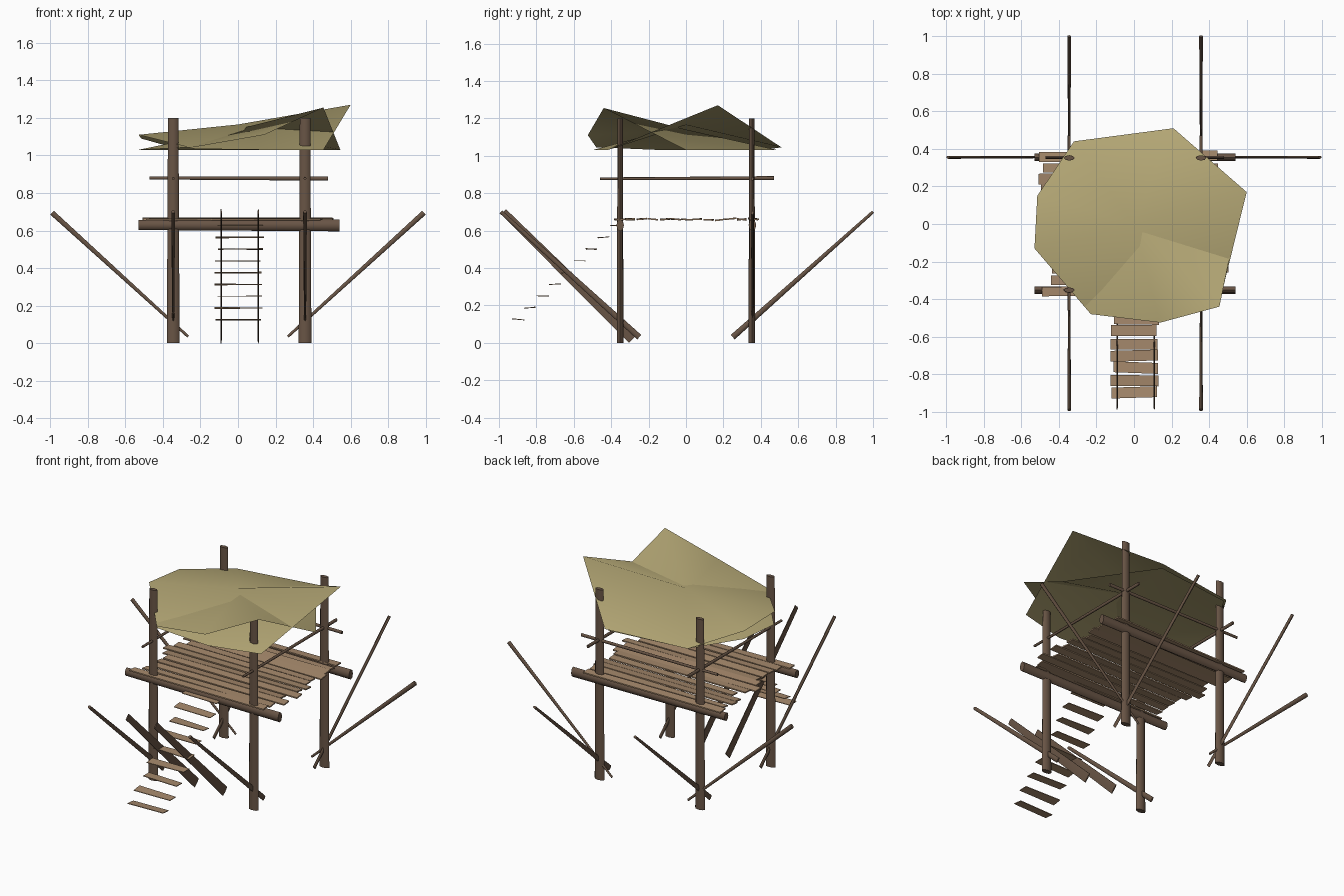
import bpy, bmesh, math, random
from mathutils import Vector

if "Cube" in bpy.data.objects:
    bpy.data.objects.remove(bpy.data.objects["Cube"])

random.seed(4)


def material(name, rgb):
    m = bpy.data.materials.new(name)
    m.diffuse_color = (*rgb, 1)
    m.use_nodes = True
    m.node_tree.nodes["Principled BSDF"].inputs["Base Color"].default_value = m.diffuse_color
    return m


BARK = material("dark_wood", (0.14, 0.09, 0.06))
PLANK = material("plank_wood", (0.38, 0.25, 0.15))
CLOTH = material("tan_cloth", (0.46, 0.39, 0.18))


def finish(name, bm, mat, smooth=None):
    bmesh.ops.recalc_face_normals(bm, faces=bm.faces)
    me = bpy.data.meshes.new(name)
    bm.to_mesh(me)
    bm.free()
    me.materials.append(mat)
    ob = bpy.data.objects.new(name, me)
    bpy.context.collection.objects.link(ob)
    if smooth:
        bpy.context.view_layer.objects.active = ob
        ob.select_set(True)
        bpy.ops.object.shade_smooth_by_angle(angle=math.radians(smooth))
        ob.select_set(False)
    return ob


def log(name, a, b, side, ra, rb, mat=BARK, n=8):
    """Tapered elliptical rod from a to b; ra, rb = (half size along side, across it)."""
    a, b, u = Vector(a), Vector(b), Vector(side)
    w = (b - a).normalized().cross(u)
    bm = bmesh.new()
    rings = []
    for p, r in ((a, ra), (b, rb)):
        rings.append([bm.verts.new(p + u * r[0] * math.cos(t) + w * r[1] * math.sin(t))
                      for t in (2 * math.pi * i / n for i in range(n))])
    for i in range(n):
        j = (i + 1) % n
        bm.faces.new((rings[0][i], rings[0][j], rings[1][j], rings[1][i]))
    bm.faces.new(rings[0])
    bm.faces.new(rings[1])
    return finish(name, bm, mat, 50)


def board(name, x0, x1, y, z, w, t):
    """Thin rough board along x with slightly uneven corners."""
    bm = bmesh.new()
    bmesh.ops.create_cube(bm, size=1)
    skew = {s: (random.uniform(-.006, .006), random.uniform(-.004, .004)) for s in (-1, 1)}
    for v in bm.verts:
        s = 1 if v.co.x > 0 else -1
        dy, dz = skew[s]
        roll = dz * (1 if v.co.y > 0 else -1)
        v.co = (x1 if s > 0 else x0, y + v.co.y * w + dy, z + v.co.z * t + roll)
    return finish(name, bm, PLANK)


X, Y = (1, 0, 0), (0, 1, 0)
XL, XR = -0.345, 0.357

# corner posts
for x in (XL, XR):
    for y in (-0.352, 0.352):
        log("corner_post", (x, y, 0), (x, y, 1.2), X, (.034, .018), (.028, .014))

# main beams under the deck, front and back
for y in (-0.352, 0.355):
    log("deck_beam", (-.53, y, .63), (.54, y, .628), Y, (.02, .027), (.02, .032))

# handrails on the back and the two sides
log("back_rail", (-.47, .355, .88), (.48, .355, .877), Y, (.008, .008), (.008, .011))
for x in (XL, XR):
    log("side_rail", (x, -.46, .877), (x, .47, .88), X, (.008, .007), (.008, .011))

# splayed braces leaning out from the post feet
for x in (XL, XR):
    log("back_brace", (x, .25, .03), (x, 1.0, .7), X, (.005, .016), (.01, .008))
    log("front_brace", (x, -.25, .03), (x, -.99, .7), X, (.005, .016), (.01, .01))
for s in (-1, 1):
    log("side_brace", (s * .265, .357, .035), (s * .99, .355, .695), Y, (.005, .007), (.008, .014))

# deck planks
for i in range(13):
    y = -.355 + i * .0595
    board("deck_plank", random.uniform(-.51, -.42), random.uniform(.43, .52), y,
          .66 + random.uniform(-.003, .003), random.uniform(.048, .06), .008)

# ladder stringers
for x in (-.09, .108):
    log("ladder_stringer", (x, -.285, .02), (x, -.975, .7), X, (.004, .033), (.004, .022), n=6)

# ladder treads
for i in range(9):
    board("ladder_tread", -.115 + random.uniform(-.01, .01), .13 + random.uniform(-.01, .01),
          -.895 + i * .0645, .125 + i * .0627, .058, .004)


# two overlapping cloth sheets, each pulled up at one corner
def sheet(name, rim, centre):
    bm = bmesh.new()
    c = bm.verts.new(centre)
    vs = [bm.verts.new(p) for p in rim]
    for i in range(len(vs)):
        bm.faces.new((c, vs[i], vs[(i + 1) % len(vs)]))
    ob = finish(name, bm, CLOTH, 60)
    if ob.data.polygons[0].normal.z < 0:
        ob.data.flip_normals()


sheet("roof_sheet_back",
      [(.60, .17, 1.27), (.21, .51, 1.045), (-.32, .44, 1.035), (-.515, .15, 1.09),
       (-.53, -.13, 1.11), (-.23, -.48, 1.035), (.14, -.50, 1.03), (.455, -.42, 1.03)],
      (0, 0, 1.165))
sheet("roof_sheet_front",
      [(.455, -.44, 1.255), (.545, 0, 1.03), (.2, .49, 1.03), (-.31, .43, 1.03),
       (-.50, .14, 1.03), (-.53, -.12, 1.03), (-.23, -.48, 1.045), (.14, -.525, 1.11)],
      (0, 0, 1.14))
